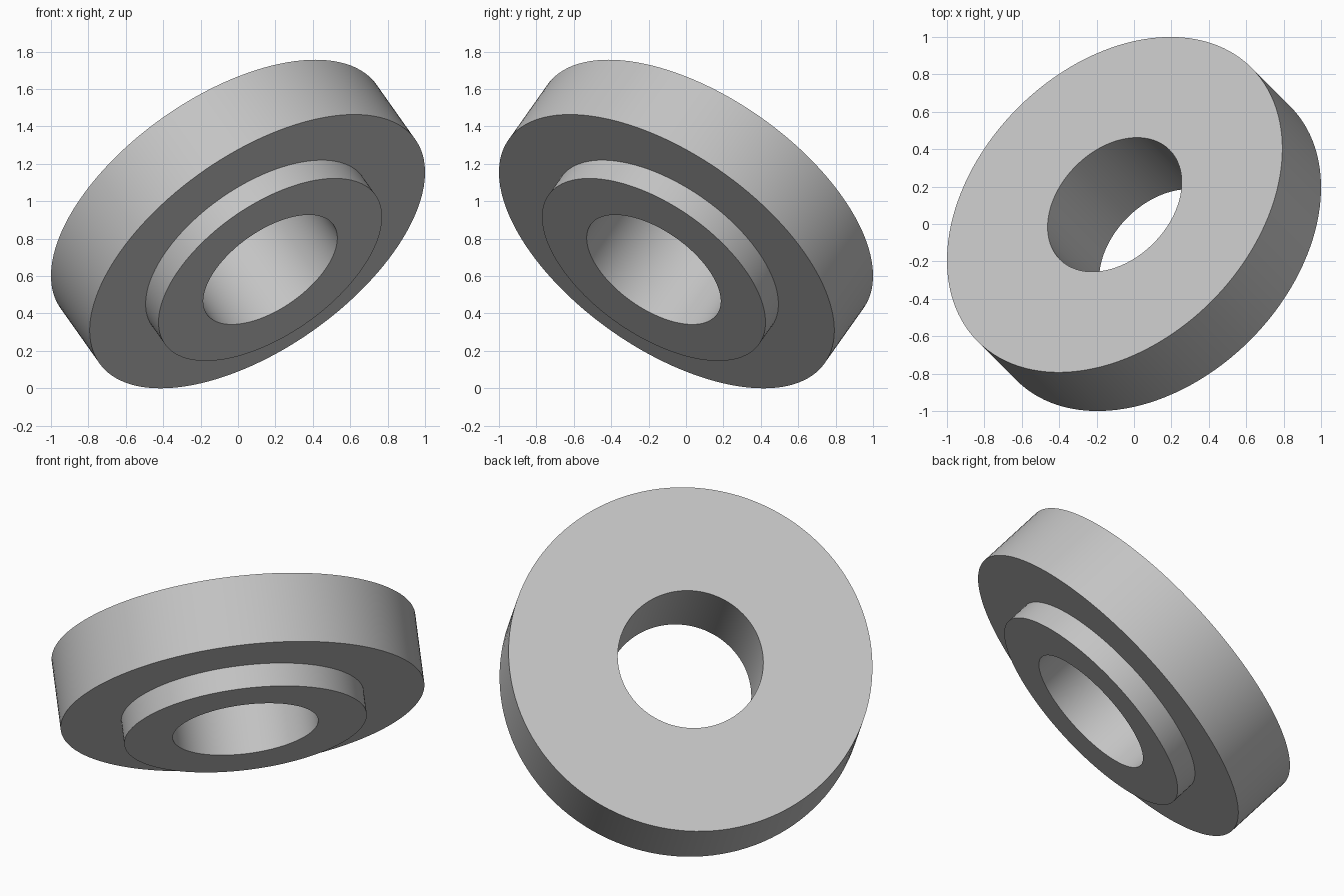
import bpy
import bmesh
import math
from mathutils import Vector

cube = bpy.data.objects.get("Cube")
if cube:
    bpy.data.objects.remove(cube, do_unlink=True)

SEGMENTS = 128
UNIT = 0.06901                      # model units per design unit
OUTER, BOSS, BORE = (r * UNIT for r in (15, 10, 6))
HALF, BOSS_HEIGHT = 3 * UNIT, 2 * UNIT

# Plain grey material
grey = bpy.data.materials.new("light grey")
grey.use_nodes = True
colour = (0.55, 0.55, 0.55, 1)
grey.diffuse_color = colour
grey.node_tree.nodes["Principled BSDF"].inputs["Base Color"].default_value = colour

# Closed half section (radius, height): bore, top face, rim, shoulder, boss
section = [
    (BORE, -HALF - BOSS_HEIGHT),
    (BOSS, -HALF - BOSS_HEIGHT),
    (BOSS, -HALF),
    (OUTER, -HALF),
    (OUTER, HALF),
    (BORE, HALF),
]

# Lathe the section around its axis
bm = bmesh.new()
rings = []
for i in range(SEGMENTS):
    a = math.tau * i / SEGMENTS
    rings.append([bm.verts.new((r * math.cos(a), r * math.sin(a), h)) for r, h in section])
for i, ring in enumerate(rings):
    following = rings[(i + 1) % SEGMENTS]
    for j in range(len(section)):
        k = (j + 1) % len(section)
        bm.faces.new((ring[j], following[j], following[k], ring[k]))
bmesh.ops.recalc_face_normals(bm, faces=bm.faces)

mesh = bpy.data.meshes.new("flanged_ring")
bm.to_mesh(mesh)
bm.free()
mesh.materials.append(grey)
ring_object = bpy.data.objects.new("flanged_ring", mesh)
bpy.context.collection.objects.link(ring_object)

# Tilt the axis and rest the rim on the ground
axis = Vector((-1, 1, math.sqrt(2))).normalized()
ring_object.rotation_euler = axis.to_track_quat("Z", "Y").to_euler()
ring_object.location.z = OUTER * math.sqrt(1 - axis.z ** 2) + HALF * axis.z

# Smooth walls with crisp rims
bpy.ops.object.select_all(action="DESELECT")
ring_object.select_set(True)
bpy.context.view_layer.objects.active = ring_object
bpy.ops.object.shade_smooth_by_angle(angle=math.radians(30))
